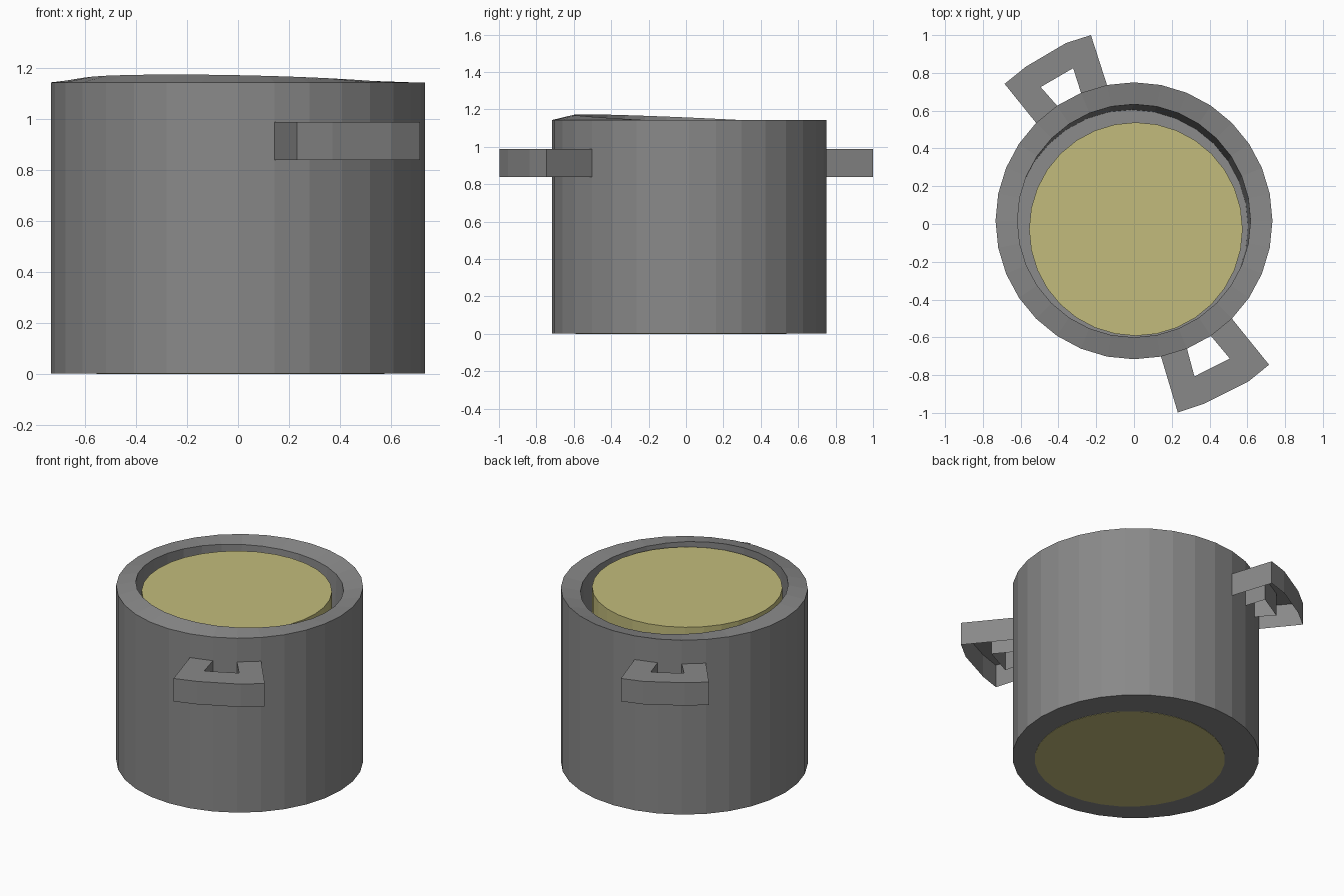
import bpy, bmesh
from math import sin, cos, pi
from mathutils import Vector

if "Cube" in bpy.data.objects:
    bpy.data.objects.remove(bpy.data.objects["Cube"])

SIDES = 32
CY = 0.017            # pot centre in y


def paint(name, color):
    mat = bpy.data.materials.new(name)
    mat.diffuse_color = (*color, 1)
    mat.use_nodes = True
    mat.node_tree.nodes["Principled BSDF"].inputs["Base Color"].default_value = mat.diffuse_color
    return mat


steel = paint("dark_grey", (0.25, 0.25, 0.25))
yellow = paint("contents_yellow", (0.54, 0.50, 0.20))


def ring(bm, r, cx, cy, height):
    """Circle of vertices; height is a function of the offset from the centre."""
    out = []
    for i in range(SIDES):
        x, y = r * sin(2 * pi * i / SIDES), r * cos(2 * pi * i / SIDES)
        out.append(bm.verts.new((cx + x, cy + y, height(x, y))))
    return out


def bridge(bm, a, b):
    n = len(a)
    for i in range(n):
        bm.faces.new((a[i], a[(i + 1) % n], b[(i + 1) % n], b[i]))


def finish(bm, name, material):
    bmesh.ops.recalc_face_normals(bm, faces=bm.faces[:])
    mesh = bpy.data.meshes.new(name)
    bm.to_mesh(mesh)
    bm.free()
    obj = bpy.data.objects.new(name, mesh)
    bpy.context.collection.objects.link(obj)
    mesh.materials.append(material)
    return obj


# pot: straight outer wall, slightly tilted inner well
lean = Vector((0.41, 0.91)) * 0.048
depth = 0.66


def rim(x, y):
    return 1.144 - lean.dot(Vector((x, y)))


bm = bmesh.new()
base = ring(bm, 0.733, 0, CY, lambda x, y: 0.001)
top = ring(bm, 0.733, 0, CY, lambda x, y: 1.143)
lip = ring(bm, 0.617, 0, CY, rim)
well = ring(bm, 0.617, -lean.x * depth, CY - lean.y * depth,
            lambda x, y: rim(x, y) - depth)
loops = [base, top, lip, well]
for a, b in zip(loops, loops[1:]):
    bridge(bm, a, b)
bm.faces.new(base)
bm.faces.new(well)
finish(bm, "pot", steel)

# contents: plain cylinder standing through the pot
bm = bmesh.new()
low = ring(bm, 0.565, 0.01, -0.027, lambda x, y: -0.001)
high = ring(bm, 0.565, 0.01, -0.027, lambda x, y: 1.13)
bridge(bm, low, high)
bm.faces.new(low)
bm.faces.new(high)
finish(bm, "contents", yellow)


# handles: two legs growing from wall facets, joined by a bent grip, open below
def handle(name, turn, outer, inner):
    wall = []
    for k in (1, 2, 3, 4):
        a = turn + pi - k * 2 * pi / SIDES
        wall.append((0.733 * sin(a), CY + 0.733 * cos(a)))
    outline = [wall[0], *outer, wall[3], wall[2], *inner, wall[1]]
    bm = bmesh.new()
    lo = [bm.verts.new((x, y, 0.838)) for x, y in outline]
    hi = [bm.verts.new((x, y, 0.988)) for x, y in outline]
    bridge(bm, lo, hi)
    bm.faces.new(hi)
    finish(bm, name, steel)


handle("front_handle", 0,
       [(0.232, -0.998), (0.37, -0.952), (0.603, -0.836), (0.715, -0.745)],
       [(0.507, -0.712), (0.32, -0.807)])
handle("back_handle", pi,
       [(-0.228, 1.0), (-0.36, 0.958), (-0.572, 0.833), (-0.685, 0.742)],
       [(-0.494, 0.725), (-0.322, 0.825)])
